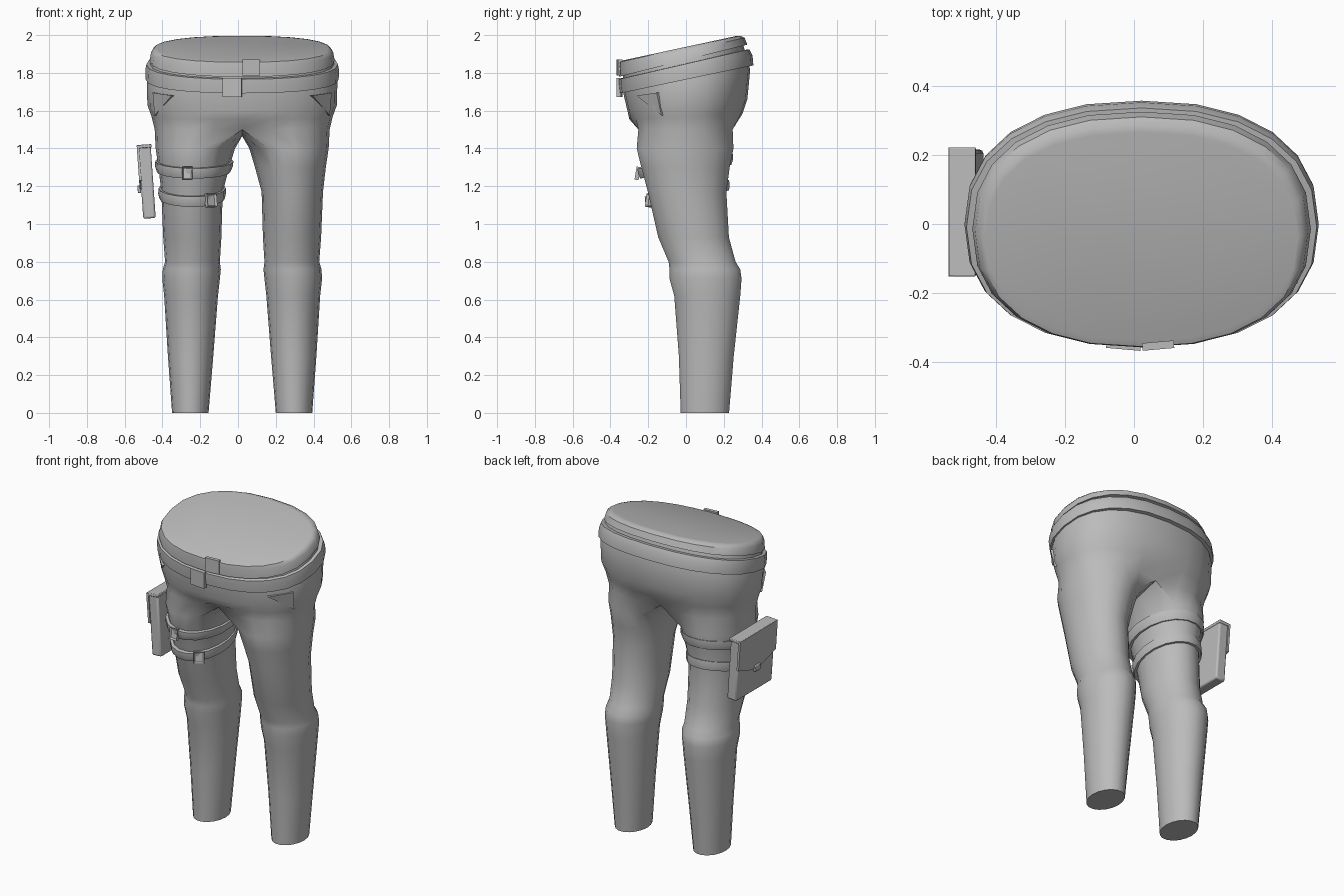
import bpy, bmesh
from math import sin, cos, pi, radians, copysign
from mathutils import Vector, Matrix

cube = bpy.data.objects.get("Cube")
if cube:
    bpy.data.objects.remove(cube, do_unlink=True)

grey = bpy.data.materials.new("plain grey")
grey.use_nodes = True
GREY = (0.5, 0.5, 0.5, 1)
grey.diffuse_color = GREY
grey.node_tree.nodes["Principled BSDF"].inputs["Base Color"].default_value = GREY

CX = 0.022          # middle of the hips
SIDES = 24          # sides around the hips


def finish(name, bm, bevel=0):
    """Turn a bmesh into a shaded object."""
    bmesh.ops.recalc_face_normals(bm, faces=bm.faces)
    mesh = bpy.data.meshes.new(name)
    bm.to_mesh(mesh)
    bm.free()
    mesh.materials.append(grey)
    ob = bpy.data.objects.new(name, mesh)
    bpy.context.collection.objects.link(ob)
    bpy.ops.object.select_all(action='DESELECT')
    ob.select_set(True)
    bpy.context.view_layer.objects.active = ob
    bpy.ops.object.shade_smooth_by_angle(angle=radians(40))
    if bevel:
        mod = ob.modifiers.new("bevel", 'BEVEL')
        mod.width = bevel
        mod.segments = 2
    return ob


def skin(bm, a, b):
    """Quads between two closed rings."""
    n = len(a)
    for i in range(n):
        j = (i + 1) % n
        bm.faces.new((a[i], a[j], b[j], b[i]))


def power(v):
    return copysign(abs(v) ** 0.86, v)


def hip_ring(bm, z, slope, rx, y0, y1):
    """Rounded oval around the hips, higher at the back."""
    ring = []
    for k in range(SIDES):
        t = 2 * pi * k / SIDES
        y = (y0 + y1) / 2 - power(cos(t)) * (y1 - y0) / 2
        ring.append(bm.verts.new((CX + rx * power(sin(t)), y, z + slope * y)))
    return ring


# leg sections: height, inner x, outer x, front y, back y
LEG = [(1.40, .06, .48, -.265, .255), (1.30, .09, .465, -.24, .235),
       (1.17, .125, .45, -.205, .217), (.93, .132, .44, -.15, .23),
       (.80, .14, .43, -.095, .265), (.76, .135, .442, -.09, .29),
       (.71, .14, .445, -.09, .297), (.62, .15, .435, -.065, .29),
       (.30, .175, .415, -.04, .255), (0, .20, .393, -.03, .23)]


def leg_size(z):
    for a, b in zip(LEG, LEG[1:]):
        if a[0] >= z >= b[0]:
            f = (a[0] - z) / (a[0] - b[0])
            return [p + (q - p) * f for p, q in zip(a, b)]
    return LEG[0]


def leg_ring(bm, z, side, grow=0.0, slope=0.0):
    _, xi, xo, y0, y1 = leg_size(z)
    mid, rx = (xi + xo) / 2 - CX, (xo - xi) / 2 + grow
    ring = []
    for j in range(18):
        a = radians(20 * j - 120)
        y = (y0 + y1) / 2 + ((y1 - y0) / 2 + grow) * sin(a)
        ring.append(bm.verts.new((CX + side * (mid + rx * cos(a)), y, z + slope * y)))
    return ring


# trousers: hips split into two legs along a crotch line
bm = bmesh.new()
hips = [hip_ring(bm, *r) for r in (
    (1.50, 0, .463, -.285, .28), (1.57, .05, .48, -.30, .30),
    (1.63, .10, .502, -.31, .325), (1.75, .20, .504, -.33, .34),
    (1.89, .23, .48, -.335, .30))]
for a, b in zip(hips, hips[1:]):
    skin(bm, a, b)
bm.faces.new(hips[-1])
base = hips[0]
half = SIDES // 2
for k, pull in ((0, .06), (1, .025), (-1, .025)):
    base[k].co.y += pull
    base[half + k].co.y -= pull
front, back = base[0].co, base[half].co
crotch = []
for m in range(1, 6):
    p = back.lerp(front, m / 6)
    p.z -= .035 * sin(pi * m / 6)
    crotch.append(bm.verts.new(p))
for side in (1, -1):
    ring = [base[(side * k) % SIDES] for k in range(half + 1)] + crotch
    for section in LEG:
        lower = leg_ring(bm, section[0], side)
        skin(bm, ring, lower)
        ring = lower
    bm.faces.new(ring)
finish("trousers", bm)

# waistband with closed top
bm = bmesh.new()
rings = [hip_ring(bm, *r) for r in (
    (1.872, .25, .455, -.32, .29), (1.868, .25, .49, -.355, .325),
    (1.915, .23, .482, -.357, .31), (1.934, .218, .467, -.355, .287),
    (1.938, .215, .452, -.338, .265))]
for a, b in zip(rings, rings[1:]):
    skin(bm, a, b)
bm.faces.new(rings[0])
bm.faces.new(rings[-1])
finish("waistband", bm)

# belt
bm = bmesh.new()
rings = [hip_ring(bm, *r) for r in (
    (1.765, .21, .49, -.33, .33), (1.765, .21, .511, -.348, .357),
    (1.815, .22, .513, -.354, .352), (1.848, .23, .507, -.355, .336),
    (1.850, .23, .47, -.32, .31))]
for a, b in zip(rings, rings[1:] + rings[:1]):
    skin(bm, a, b)
finish("belt", bm)

# thigh straps on the right leg
for name, z, slope in (("upper_thigh_strap", 1.305, .15), ("lower_thigh_strap", 1.16, .20)):
    bm = bmesh.new()
    rings = [leg_ring(bm, z + dz, -1, grow, slope) for dz, grow in
             ((-.028, -.01), (-.028, .012), (0, .017), (.028, .012), (.028, -.01))]
    for a, b in zip(rings, rings[1:] + rings[:1]):
        skin(bm, a, b)
    finish(name, bm)


def box(name, centre, size, turn=(0, 0, 0), bevel=0.0, frame=0.0):
    """Box, optionally with a recessed front face like a buckle."""
    bm = bmesh.new()
    bmesh.ops.create_cube(bm, size=1)
    bmesh.ops.scale(bm, vec=size, verts=bm.verts)
    if frame:
        face = min(bm.faces, key=lambda f: f.calc_center_median().y)
        bmesh.ops.inset_region(bm, faces=[face], thickness=frame)
        bmesh.ops.translate(bm, vec=(0, size[1] * .6, 0), verts=face.verts)
    ob = finish(name, bm, bevel)
    ob.location = centre
    ob.rotation_euler = [radians(d) for d in turn]
    return ob


# buckles and loops
box("waistband_loop", (.07, -.352, 1.828), (.092, .022, .086), (0, 0, 5))
box("belt_buckle", (-.03, -.352, 1.722), (.10, .022, .10), (0, 0, -5))
box("upper_strap_buckle", (-.268, -.256, 1.268), (.055, .022, .07), (-10, 0, 0), frame=.01)
box("lower_strap_buckle", (-.143, -.186, 1.125), (.062, .024, .07), (-8, 0, 35), frame=.01)


def prism(name, points, push, bevel=0.0):
    """Flat outline pushed into a solid."""
    bm = bmesh.new()
    face = bm.faces.new([bm.verts.new(p) for p in points])
    out = bmesh.ops.extrude_face_region(bm, geom=[face])
    bmesh.ops.translate(bm, vec=push, verts=[v for v in out["geom"] if isinstance(v, bmesh.types.BMVert)])
    return finish(name, bm, bevel)


# slanted pocket flaps
for side, name in ((1, "left_pocket"), (-1, "right_pocket")):
    corners = [(CX + side * x, y, z) for x, y, z in
               ((.373, -.262, 1.68), (.474, -.155, 1.695), (.464, -.13, 1.575))]
    prism(name, corners, (-side * .03, .03, 0))

# pouch hanging outside the right thigh, leaning outward at the top
LEAN = (0, -4, 0)
pouch_at = Vector((-.482, .035, 1.222))
box("pouch", pouch_at, (.066, .36, .385), LEAN, bevel=.01)
outline = [(-.187, .197), (.187, .197), (.187, .01), (.05, -.035), (-.05, -.035), (-.187, .01)]
flap = prism("pouch_flap", [(-.041, y, z) for y, z in outline], (.014, 0, 0))
lid = box("pouch_lid", (0, 0, 0), (.078, .374, .018), bevel=.004)
lid.data.transform(Matrix.Translation((-.002, 0, .19)))
clasp = box("pouch_clasp", (0, 0, 0), (.018, .05, .04), bevel=.004)
clasp.data.transform(Matrix.Translation((-.043, 0, -.035)))
for part in (flap, lid, clasp):
    part.location = pouch_at
    part.rotation_euler = [radians(d) for d in LEAN]
